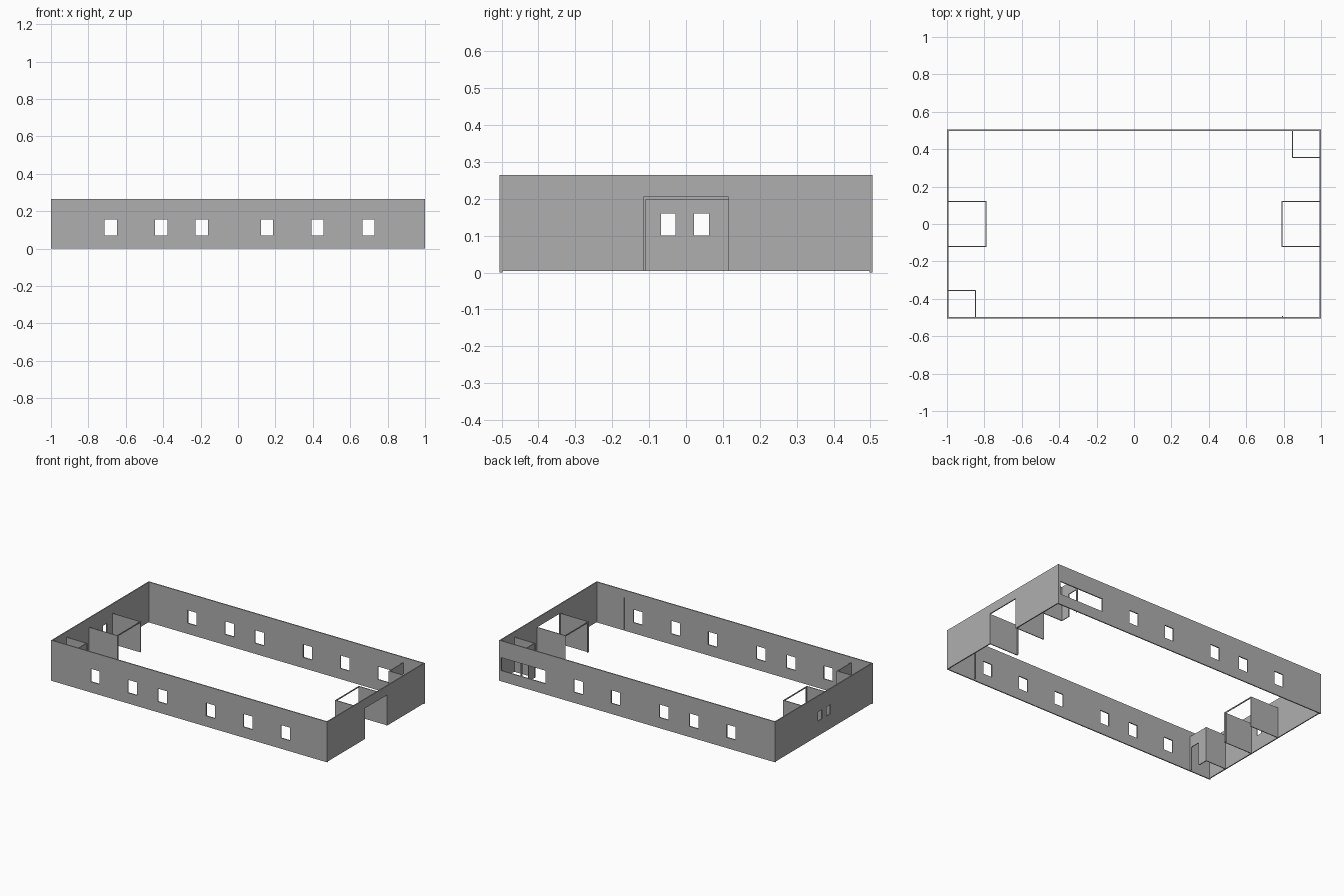
import bpy, bmesh

if "Cube" in bpy.data.objects:
    bpy.data.objects.remove(bpy.data.objects["Cube"])

OUTER, INNER = 0.007, 0.005  # wall thicknesses

grey = bpy.data.materials.new("dark_grey")
grey.diffuse_color = (0.43, 0.43, 0.43, 1)
grey.use_nodes = True
grey.node_tree.nodes["Principled BSDF"].inputs["Base Color"].default_value = grey.diffuse_color


def wall(name, axis, pos, u0, u1, z0, z1, holes=(), t=INNER):
    """Thin wall along x or y, centred on pos, with rectangular holes (u0, u1, z0, z1)."""
    us = sorted({u0, u1, *[u for h in holes for u in h[:2]]})
    zs = sorted({z0, z1, *[z for h in holes for z in h[2:]]})
    bm = bmesh.new()

    def point(u, z):
        return (u, pos, z) if axis == 'x' else (pos, u, z)

    grid = {(i, j): bm.verts.new(point(u, z))
            for i, u in enumerate(us) for j, z in enumerate(zs)}
    for i in range(len(us) - 1):
        for j in range(len(zs) - 1):
            cu, cz = (us[i] + us[i + 1]) / 2, (zs[j] + zs[j + 1]) / 2
            if any(h[0] < cu < h[1] and h[2] < cz < h[3] for h in holes):
                continue
            bm.faces.new([grid[i, j], grid[i + 1, j], grid[i + 1, j + 1], grid[i, j + 1]])
    bmesh.ops.delete(bm, geom=[v for v in bm.verts if not v.link_faces], context='VERTS')
    mesh = bpy.data.meshes.new(name)
    bm.to_mesh(mesh)
    bm.free()
    mesh.materials.append(grey)
    obj = bpy.data.objects.new(name, mesh)
    bpy.context.collection.objects.link(obj)
    mod = obj.modifiers.new("thickness", 'SOLIDIFY')
    mod.thickness = t
    mod.offset = 0
    return obj


H = 0.265
X, Y = 1 - OUTER / 2, 0.505 - OUTER / 2
E = Y - OUTER / 2
windows = [(x, x + 0.065, 0.07, 0.155) for x in (-0.713, -0.443, -0.226, 0.123, 0.393, 0.665)]

# Long outer walls; the last back window is a wide one serving the corner room
wall("front_wall", 'x', -Y, -1, 1, 0, H, windows, OUTER)
wall("back_wall", 'x', Y, -1, 1, 0, H,
     windows[:-1] + [(0.665, 0.985, 0.07, 0.155)], OUTER)

# End walls: doorway on the right, two small windows on the left
wall("right_wall", 'y', X, -E, E, 0.004, H, [(-0.115, 0.115, 0.004, 0.205)], OUTER)
wall("left_wall", 'y', -X, -E, E, 0.004, H,
     [(-0.068, -0.028, 0.1, 0.16), (0.022, 0.062, 0.1, 0.16)], OUTER)

# Slim upright trims on the front wall's inside and the left wall's outside
wall("front_wall_trim", 'y', 0.795, -E, -E + 0.006, 0.01, 0.215)
wall("left_wall_trim", 'x', -0.119, -1.0, -0.995, 0.004, 0.205)

for s, side in ((1, "right"), (-1, "left")):
    # Entrance lobby: two side walls and a slim lintel, no roof
    a, b = sorted((s * 0.789, s * (1 - OUTER)))
    for t, end in ((-1, "front"), (1, "back")):
        wall(f"{side}_lobby_{end}_wall", 'x', t * 0.12, a, b, 0.004, 0.205)
    wall(f"{side}_lobby_lintel", 'y', s * 0.792, -0.118, 0.118, 0.198, 0.205)
    wall(f"{side}_lobby_post", 'y', s * 0.792, -0.118, -0.108, 0.004, 0.198)

    # Corner room: one solid wall and one wall with a doorway
    a, b = sorted((s * 0.845, s * (1 - OUTER)))
    wall(f"{side}_room_wall", 'x', s * 0.355, a, b, 0.004, 0.23)
    a, b = sorted((s * 0.3575, s * E))
    d0, d1 = sorted((s * 0.42, s * 0.485))
    wall(f"{side}_room_door_wall", 'y', s * 0.848, a, b, 0.004, 0.23, [(d0, d1, 0.004, 0.155)])
